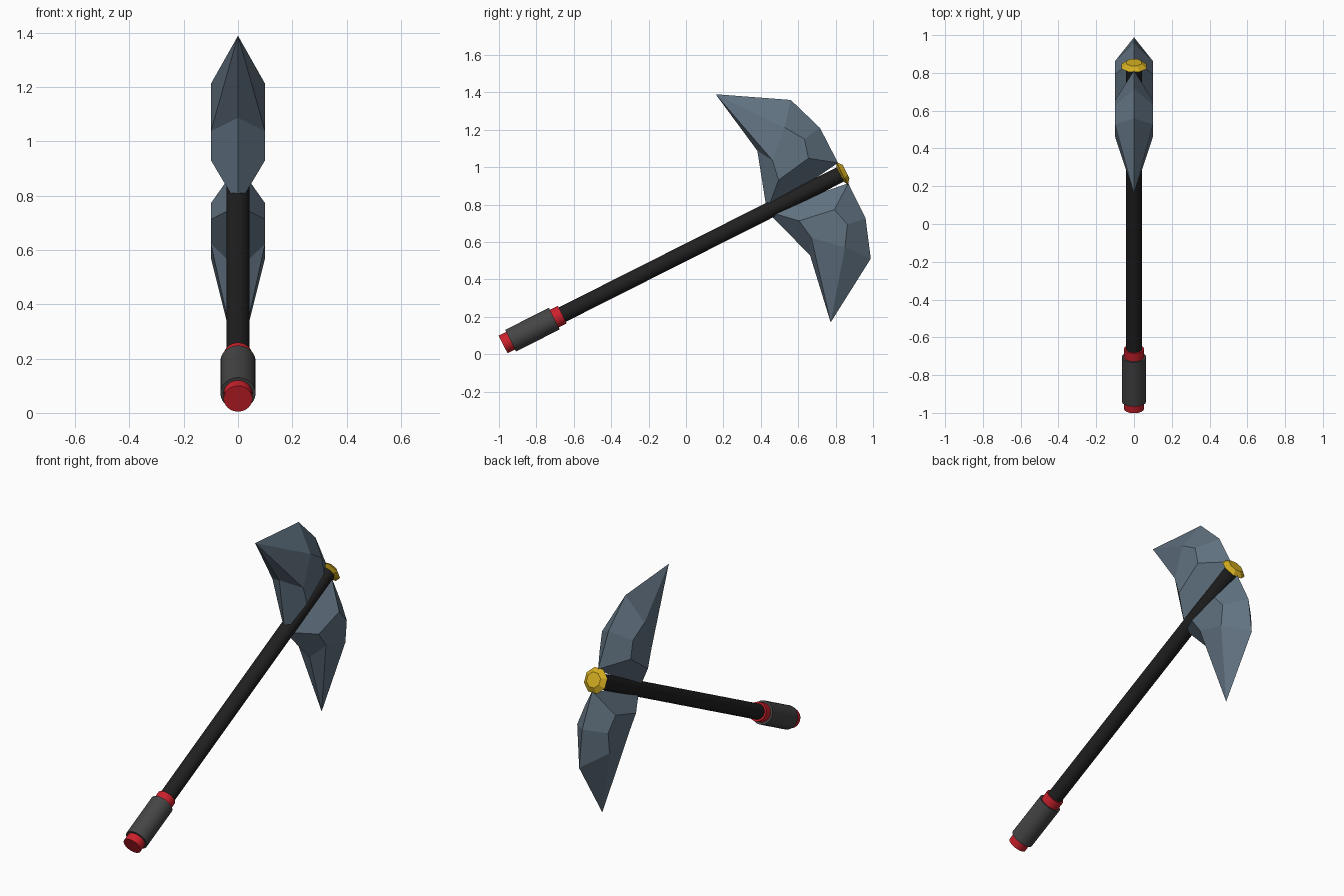
import bpy, bmesh, math
from mathutils import Matrix

cube = bpy.data.objects.get("Cube")
if cube:
    bpy.data.objects.remove(cube)

# Tool frame: local z runs up the shaft, tilted back from vertical
FRAME = Matrix.Translation((0, -0.978, 0.052)) @ Matrix.Rotation(math.radians(-63.25), 4, 'X')


def material(name, colour):
    m = bpy.data.materials.new(name)
    m.use_nodes = True
    m.diffuse_color = (*colour, 1)
    m.node_tree.nodes["Principled BSDF"].inputs["Base Color"].default_value = (*colour, 1)
    return m


steel = material("blue grey steel", (0.12, 0.17, 0.22))
black = material("black shaft", (0.014, 0.014, 0.014))
grey = material("dark grey grip", (0.06, 0.06, 0.06))
red = material("red trim", (0.60, 0.015, 0.025))
gold = material("gold", (0.66, 0.42, 0.015))


def finish(name, bm, mat, smooth=False):
    bmesh.ops.recalc_face_normals(bm, faces=bm.faces)
    mesh = bpy.data.meshes.new(name)
    bm.to_mesh(mesh)
    bm.free()
    obj = bpy.data.objects.new(name, mesh)
    bpy.context.collection.objects.link(obj)
    mesh.materials.append(mat)
    obj.matrix_world = FRAME
    if smooth:
        bpy.ops.object.select_all(action='DESELECT')
        obj.select_set(True)
        bpy.context.view_layer.objects.active = obj
        bpy.ops.object.shade_smooth_by_angle(angle=math.radians(35))
    return obj


def turned(name, profile, mat, sides=32, smooth=True):
    """Closed solid turned round the shaft axis from (radius, height) pairs."""
    bm = bmesh.new()
    rings = []
    for r, h in profile:
        rings.append([bm.verts.new((r * math.cos(a), r * math.sin(a), h))
                      for a in (2 * math.pi * (i + 0.5) / sides for i in range(sides))])
    for low, high in zip(rings, rings[1:]):
        for i in range(sides):
            j = (i + 1) % sides
            bm.faces.new((low[i], low[j], high[j], high[i]))
    bm.faces.new(rings[0][::-1])
    bm.faces.new(rings[-1])
    return finish(name, bm, mat, smooth)


# Shaft, grip and trim
turned("shaft", [(0.043, 0.30), (0.043, 2.02)], black)
turned("grip", [(0.065, 0.045), (0.065, 0.307)], grey)
turned("pommel", [(0.053, 0.0), (0.053, 0.06)], red)
turned("grip_collar", [(0.053, 0.30), (0.053, 0.355)], red)
turned("shaft_cap", [(0.036, 2.014), (0.073, 2.03), (0.044, 2.053)], gold, sides=8, smooth=False)

# Blade: thin edge outline plus a raised facet on both cheeks, as (along shaft, away from shaft)
EDGE = {"tip": (1.617, 0.683), "crown": (1.962, 0.475), "shoulder": (2.034, 0.271),
        "heel": (2.036, 0.061), "root": (1.58, 0.0), "notch": (1.68, 0.313)}
CHEEK = {"a": (1.866, 0.359), "b": (1.933, 0.255), "c": (1.906, 0.154),
         "d": (1.711, 0.122), "e": (1.729, 0.232)}
FACETS = ["tip crown a", "crown shoulder b a", "shoulder heel c b", "heel root d c",
          "root notch e d", "notch tip e", "tip a e", "a b c d e"]


def blade(name, side):
    bm = bmesh.new()
    rim = {k: bm.verts.new((0, side * v, u)) for k, (u, v) in EDGE.items()}
    for x in (-0.1, 0.1):
        verts = dict(rim)
        verts.update({k: bm.verts.new((x, side * v, u)) for k, (u, v) in CHEEK.items()})
        for facet in FACETS:
            bm.faces.new([verts[k] for k in facet.split()])
    return finish(name, bm, steel)


blade("upper_blade", -1)
blade("lower_blade", 1)
